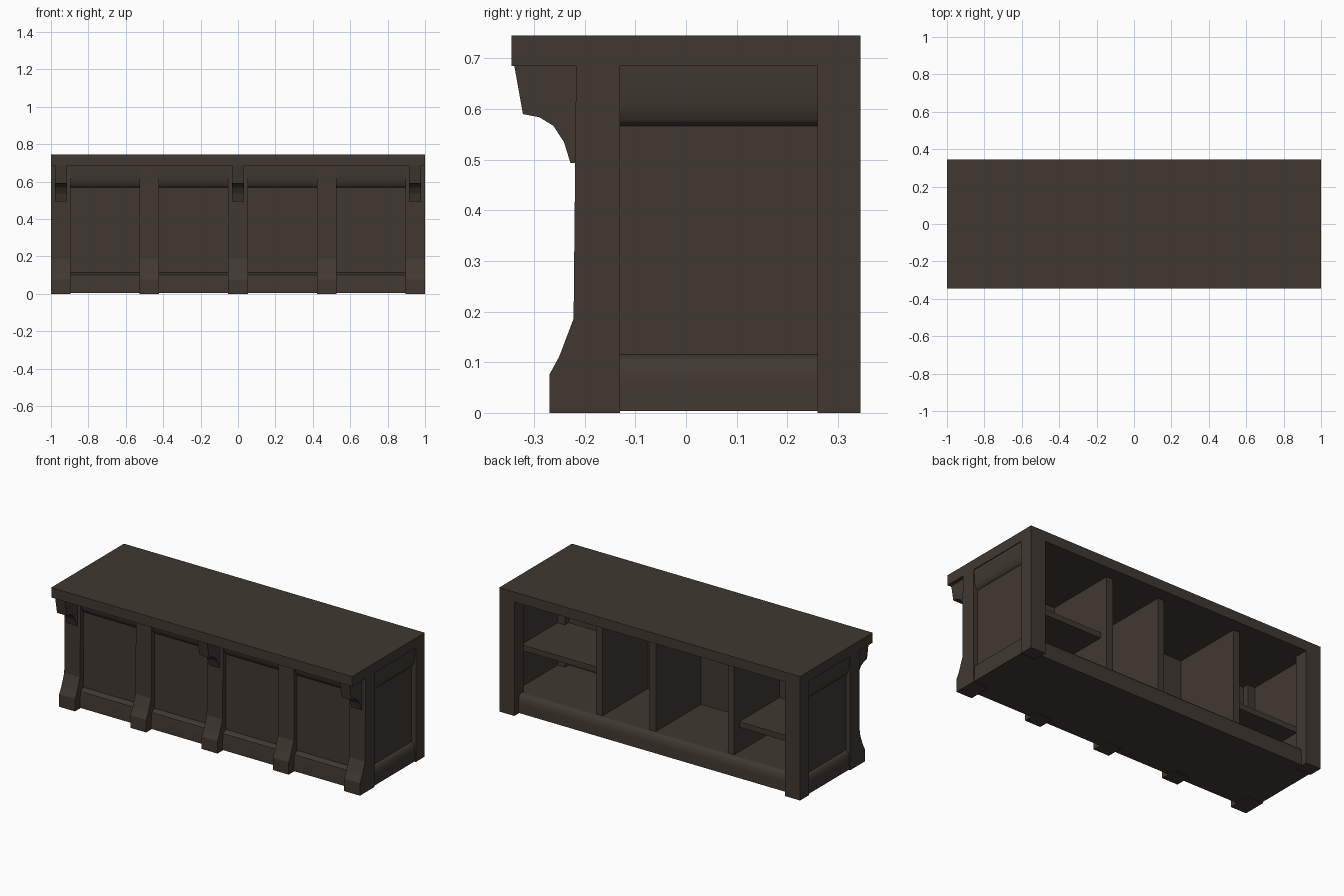
import bpy, math

if "Cube" in bpy.data.objects:
    bpy.data.objects.remove(bpy.data.objects["Cube"])

wood = bpy.data.materials.new("dark_brown_wood")
wood.diffuse_color = (0.052, 0.040, 0.031, 1)
wood.use_nodes = True
wood.node_tree.nodes["Principled BSDF"].inputs["Base Color"].default_value = wood.diffuse_color

TOP_Z = 0.685   # underside of the countertop


def extrude(name, profile, a, b, axis='x', smooth=False):
    """Extrude an (u, z) profile from a to b; u is y for axis x, and x for axis y."""
    def pt(u, z, t):
        return (t, u, z) if axis == 'x' else (u, t, z)
    n = len(profile)
    verts = [pt(u, z, a) for u, z in profile] + [pt(u, z, b) for u, z in profile]
    faces = [tuple(range(n)), tuple(range(2 * n - 1, n - 1, -1))]
    faces += [(i, i + n, (i + 1) % n + n, (i + 1) % n) for i in range(n)]
    me = bpy.data.meshes.new(name)
    me.from_pydata(verts, [], faces)
    me.materials.append(wood)
    ob = bpy.data.objects.new(name, me)
    bpy.context.collection.objects.link(ob)
    bpy.ops.object.select_all(action='DESELECT')
    ob.select_set(True)
    bpy.context.view_layer.objects.active = ob
    # consistent outward normals
    bpy.ops.object.mode_set(mode='EDIT')
    bpy.ops.mesh.select_all(action='SELECT')
    bpy.ops.mesh.normals_make_consistent(inside=False)
    bpy.ops.object.mode_set(mode='OBJECT')
    if smooth:
        bpy.ops.object.shade_smooth_by_angle(angle=math.radians(50))
    return ob


def box(name, x0, x1, y0, y1, z0, z1):
    return extrude(name, [(y0, z0), (y1, z0), (y1, z1), (y0, z1)], x0, x1)


# Countertop slab
box("countertop", -1, 1, -0.345, 0.345, TOP_Z, 0.745)

# Front posts with flared feet; end posts are deeper
for i, x in enumerate((-0.9475, -0.474, 0, 0.474, 0.9475)):
    back = -0.13 if i in (0, 4) else -0.17
    extrude("front_post", [(back, 0), (-0.27, 0), (-0.27, 0.075), (-0.25, 0.112),
                           (-0.222, 0.186), (-0.217, TOP_Z), (back, TOP_Z)],
            x - 0.0525, x + 0.0525)

# Corbels under the overhang
for x in (-0.946, 0, 0.946):
    extrude("corbel", [(-0.21, TOP_Z), (-0.339, TOP_Z), (-0.322, 0.59), (-0.29, 0.584),
                       (-0.262, 0.567), (-0.241, 0.535), (-0.228, 0.493), (-0.21, 0.493)],
            x - 0.032, x + 0.032)

# Back corner posts
for s in (-1, 1):
    box("back_post", min(s, s * 0.9), max(s, s * 0.9), 0.26, 0.345, 0, TOP_Z)


# Moulding profiles: (projection from panel, height)
crown = [(-0.01, TOP_Z), (0.023, TOP_Z), (0.022, 0.64), (0.018, 0.605),
         (0.011, 0.58), (0.0, 0.567), (-0.01, 0.567)]
skirt = [(-0.01, 0.004), (1.0, 0.004), (0.95, 0.06), (0.8, 0.1), (0.0, 0.115), (-0.01, 0.115)]


def skirting(depth):
    return [(u * depth if u > 0 else u, z) for u, z in skirt]


# Front panel, crown and skirting
box("front_panel", -0.95, 0.95, -0.19, -0.165, 0.004, TOP_Z)
cs = (-0.9475, -0.474, 0, 0.474, 0.9475)
for l, r in zip(cs, cs[1:]):
    extrude("front_crown", [(-0.19 - u, z) for u, z in crown], l + 0.05, r - 0.05, smooth=True)
    extrude("front_skirting", [(-0.19 - u, z) for u, z in skirting(0.033)],
            l + 0.05, r - 0.05, smooth=True)

# Side panels, crowns and skirtings
for s in (-1, 1):
    box("side_panel", min(s * 0.945, s * 0.972), max(s * 0.945, s * 0.972),
        -0.14, 0.27, 0.004, TOP_Z)
    extrude("side_crown", [(s * (0.972 + u), z) for u, z in crown], -0.131, 0.261, 'y', True)
    extrude("side_skirting", [(s * (0.972 + u), z) for u, z in skirting(0.023)],
            -0.131, 0.261, 'y', True)

# Cabinet floor and back plinth
box("cabinet_floor", -0.96, 0.96, -0.18, 0.285, 0.004, 0.112)
extrude("back_plinth", [(0.284 + u, z) for u, z in skirting(0.022)], -0.905, 0.905, smooth=True)

# Dividers
for x in (0.39, 0.036, -0.485):
    box("divider", x - 0.021, x + 0.021, -0.17, 0.265, 0.1, TOP_Z)

# Shelves in the two end compartments
box("upper_shelf", 0.4, 0.95, -0.17, 0.215, 0.333, 0.367)
box("lower_shelf", -0.95, -0.5, -0.17, 0.215, 0.258, 0.292)
